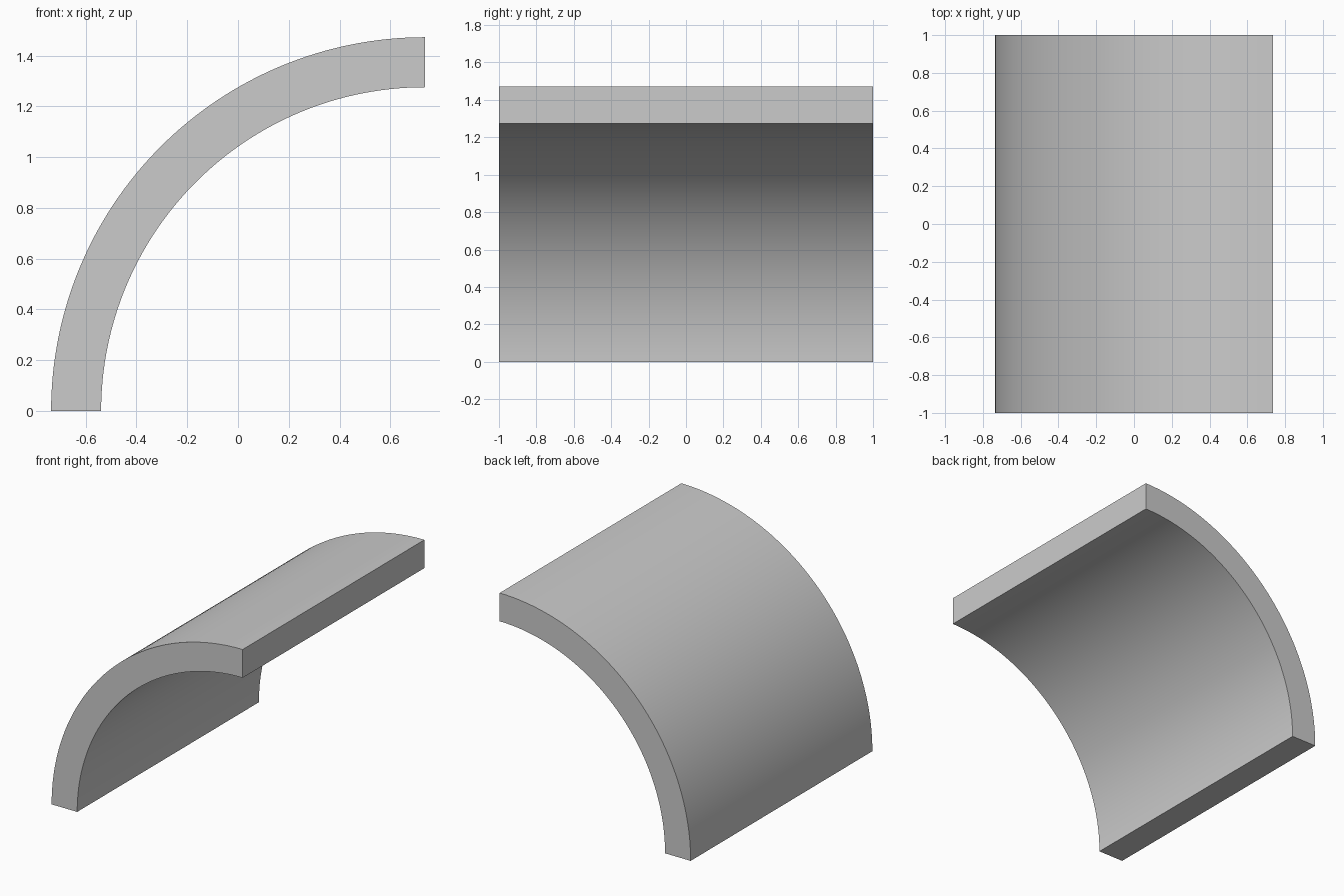
import bpy, bmesh
from math import sin, cos, pi, radians

if "Cube" in bpy.data.objects:
    bpy.data.objects.remove(bpy.data.objects["Cube"])

OUTER, INNER, LENGTH, STEPS = 1.472, 1.275, 2.0, 64
CENTRE_X = OUTER / 2


def arc(radius):
    """Quarter circle from the ground up to the crown, as (x, z) points."""
    angles = [pi / 2 * i / STEPS for i in range(STEPS + 1)]
    return [(CENTRE_X - radius * cos(a), radius * sin(a)) for a in angles]


# Quarter-ring strip on the front plane
bm = bmesh.new()
rows = [[bm.verts.new((x, -LENGTH / 2, z)) for x, z in arc(r)] for r in (OUTER, INNER)]
out, inn = rows
for i in range(STEPS):
    bm.faces.new((out[i], inn[i], inn[i + 1], out[i + 1]))

# Extrude along y to make the curved slab
result = bmesh.ops.extrude_face_region(bm, geom=bm.faces[:], use_keep_orig=True)
back = [v for v in result["geom"] if isinstance(v, bmesh.types.BMVert)]
bmesh.ops.translate(bm, verts=back, vec=(0, LENGTH, 0))
bmesh.ops.recalc_face_normals(bm, faces=bm.faces[:])

mesh = bpy.data.meshes.new("quarter_arch")
bm.to_mesh(mesh)
bm.free()
arch = bpy.data.objects.new("quarter_arch", mesh)
bpy.context.collection.objects.link(arch)

# Smooth curves, crisp borders
bpy.context.view_layer.objects.active = arch
arch.select_set(True)
bpy.ops.object.shade_smooth_by_angle(angle=radians(30))
